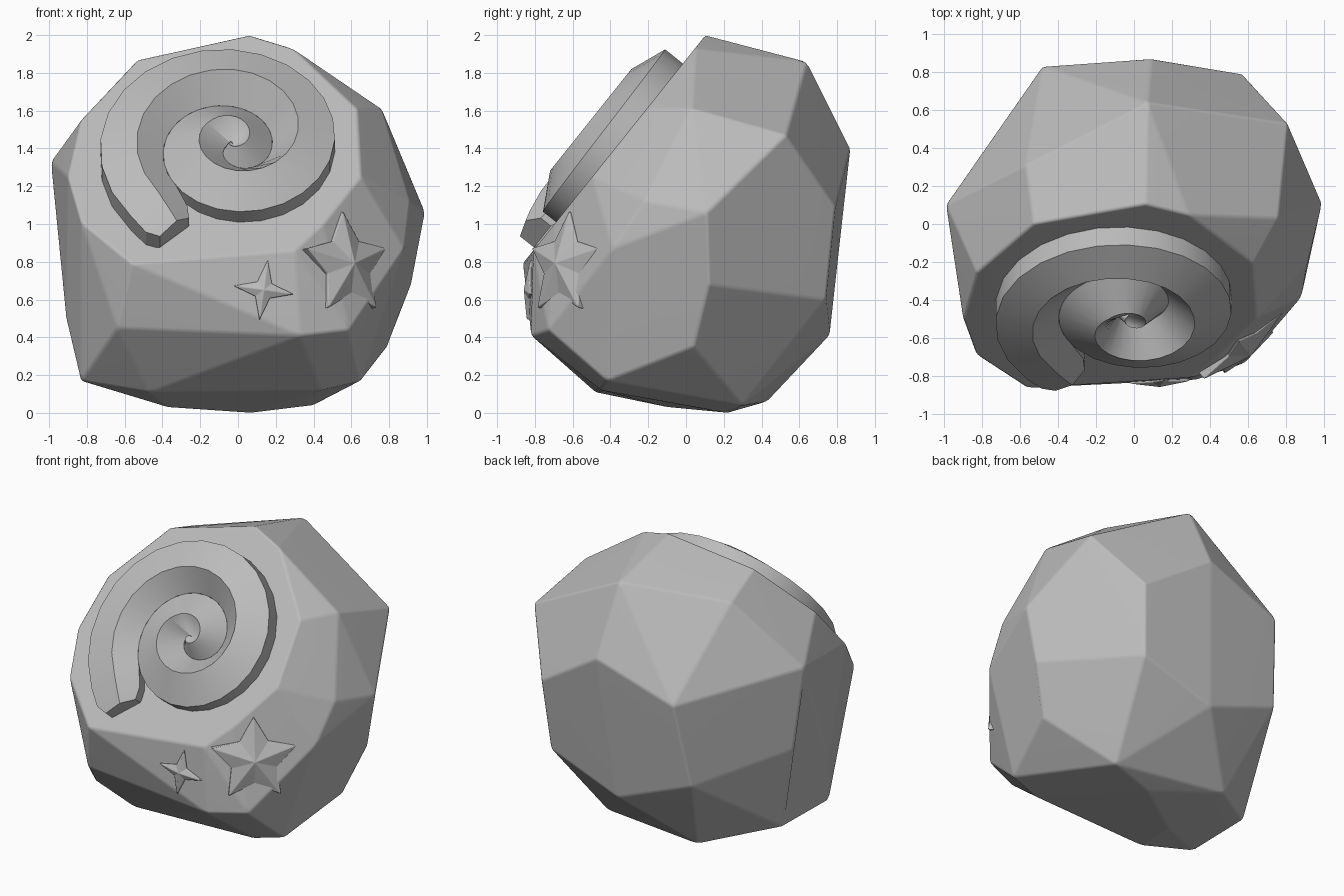
import bpy, bmesh, math
from mathutils import Vector

cube = bpy.data.objects.get("Cube")
if cube:
    bpy.data.objects.remove(cube, do_unlink=True)

stone = bpy.data.materials.new("stone_grey")
stone.use_nodes = True
GREY = (0.5, 0.5, 0.5, 1)
stone.diffuse_color = GREY
stone.node_tree.nodes["Principled BSDF"].inputs["Base Color"].default_value = GREY


def finish(bm, name, angle, bevel=0):
    """Turn a bmesh into a shaded object, optionally with softened edges."""
    bmesh.ops.recalc_face_normals(bm, faces=bm.faces)
    mesh = bpy.data.meshes.new(name)
    bm.to_mesh(mesh)
    bm.free()
    mesh.materials.append(stone)
    obj = bpy.data.objects.new(name, mesh)
    bpy.context.collection.objects.link(obj)
    bpy.ops.object.select_all(action='DESELECT')
    obj.select_set(True)
    bpy.context.view_layer.objects.active = obj
    if bevel:
        mod = obj.modifiers.new("soft_edges", 'BEVEL')
        mod.width = bevel
        mod.segments = 2
        mod.limit_method = 'ANGLE'
        mod.angle_limit = math.radians(8)
        bpy.ops.object.modifier_apply(modifier=mod.name)
    bpy.ops.object.shade_smooth_by_angle(angle=math.radians(angle))
    if bevel:
        obj.modifiers.new("flat_facets", 'WEIGHTED_NORMAL').keep_sharp = True


# Boulder: the slanted face is a plane, so its rim needs only x and z
def slant_y(z):
    return -0.8 * (1.87 - z)


rim = [(-.53, 1.87), (.06, 2), (.29, 1.93), (.63, 1.61), (.65, 1.25), (.45, 1),
       (.3, .86), (-.12, .86), (-.56, .79), (-.83, 1.01), (-.9, 1.25), (-.83, 1.55)]
crown_and_sides = [
    (.07, .64, 1.86), (-.57, .31, 1.76), (.81, .53, 1.47), (.76, .03, 1.61),
    (.09, .87, 1.4), (.57, .79, 1.09), (-.48, .83, 1.2), (-.99, .1, 1.33),
    (.99, .11, 1.06), (.91, -.22, 1.12), (.88, -.39, .87), (.92, .12, .68),
    (-.93, .14, .76), (-.55, .73, .62), (.53, .74, .6), (0, .76, .41)]
underside = [
    (-.91, -.28, .51), (-.64, -.75, .45), (-.13, -.81, .5), (.33, -.82, .41),
    (.59, -.73, .44), (.79, .04, .35), (-.02, -.615, .21), (-.47, -.48, .11),
    (.44, -.45, .12), (.65, -.42, .17), (-.83, -.4, .17), (-.82, .1, .17),
    (-.39, .43, .06), (.4, .3, .04), (.07, .22, 0), (-.37, -.1, .03)]
bm = bmesh.new()
for p in [(x, slant_y(z), z) for x, z in rim] + crown_and_sides + underside:
    bm.verts.new(p)
hull = bmesh.ops.convex_hull(bm, input=bm.verts)
loose = {v for v in hull["geom_interior"] + hull["geom_unused"]
         if isinstance(v, bmesh.types.BMVert)}
bmesh.ops.delete(bm, geom=list(loose), context='VERTS')
bmesh.ops.dissolve_limit(bm, angle_limit=math.radians(8),
                         verts=bm.verts, edges=bm.edges)
finish(bm, "boulder", 35, 0.014)

# Spiral: a ridged band wound outwards on the slanted face
normal = Vector((0, -1, 0.8)).normalized()
across = Vector((1, 0, 0))
upward = normal.cross(across)
centre = Vector((-0.025, slant_y(1.365), 1.365))
PITCH, END, STEPS = 0.335, 2.22, 24


def groove_height(turn):
    """Height of the groove line, rising again into the middle."""
    return max(0.065 * min(turn, 1.85), 0.09 - 0.1 * turn)


def section(turn):
    """Cross-section points of the band: foot, groove, ridge, rim, foot."""
    ang = math.pi + math.tau * (turn - 2.1)
    ray = across * math.cos(ang) + upward * math.sin(ang)
    before = max(0, turn - 1)
    outer, inner = PITCH * turn, PITCH * before
    ridge = inner + (outer - inner) * 0.42
    crest = 0.195 - 0.08 * max(0, turn - 1.85) - 0.09 * max(0, 1 - turn)
    shape = [(inner, -0.03), (inner, groove_height(before)), (ridge, crest),
             (outer, groove_height(turn)), (outer, -0.03)]
    return [centre + ray * r + normal * h for r, h in shape]


bm = bmesh.new()
START = 0.05
count = int(END * STEPS)
rows = [[bm.verts.new(p) for p in section(START + (END - START) * i / count)]
        for i in range(count + 1)]
for a, b in zip(rows, rows[1:]):
    for k in range(4):
        bm.faces.new((a[k], a[k + 1], b[k + 1], b[k]))
bm.faces.new(rows[0])
# Rounded nub closing the outer end of the band
tip = rows[-1]
forward = (tip[2].co - rows[-2][2].co).normalized()
for reach, shrink in ((0.13, 0.1), (0.07, 0.3)):
    nub = [bm.verts.new(v.co.lerp(tip[2].co, shrink) + forward * reach - normal * 0.015)
           for v in tip]
    for k in range(4):
        bm.faces.new((tip[k], tip[k + 1], nub[k + 1], nub[k]))
    tip = nub
bm.faces.new(tip)
bmesh.ops.remove_doubles(bm, verts=bm.verts, dist=0.0005)
finish(bm, "spiral", 28)


# Stars: faceted peaks standing on a low wall
def star(name, middle, facing, points, radius, waist, wall, peak, spin):
    n = Vector(facing).normalized()
    up = (Vector((0, 0, 1)) - n * n.z).normalized()
    side = up.cross(n)
    mid = Vector(middle)
    bm = bmesh.new()
    low, high = [], []
    for i in range(points * 2):
        ang = math.pi * i / points + math.radians(spin)
        r = waist if i % 2 else radius
        p = mid + (side * math.sin(ang) + up * math.cos(ang)) * r
        low.append(bm.verts.new(p - n * 0.05))
        high.append(bm.verts.new(p + n * wall))
    top = bm.verts.new(mid + n * peak)
    for i in range(points * 2):
        j = (i + 1) % (points * 2)
        bm.faces.new((low[i], low[j], high[j], high[i]))
        bm.faces.new((high[i], high[j], top))
    bm.faces.new(low)
    finish(bm, name, 10, 0.004)


star("large_star", (.565, -.63, .78), (.63, -.75, .15), 5, .285, .155, .03, .085, 0)
star("small_star", (.135, -.82, .65), (.05, -1, .05), 4, .16, .055, .015, .04, 8)
